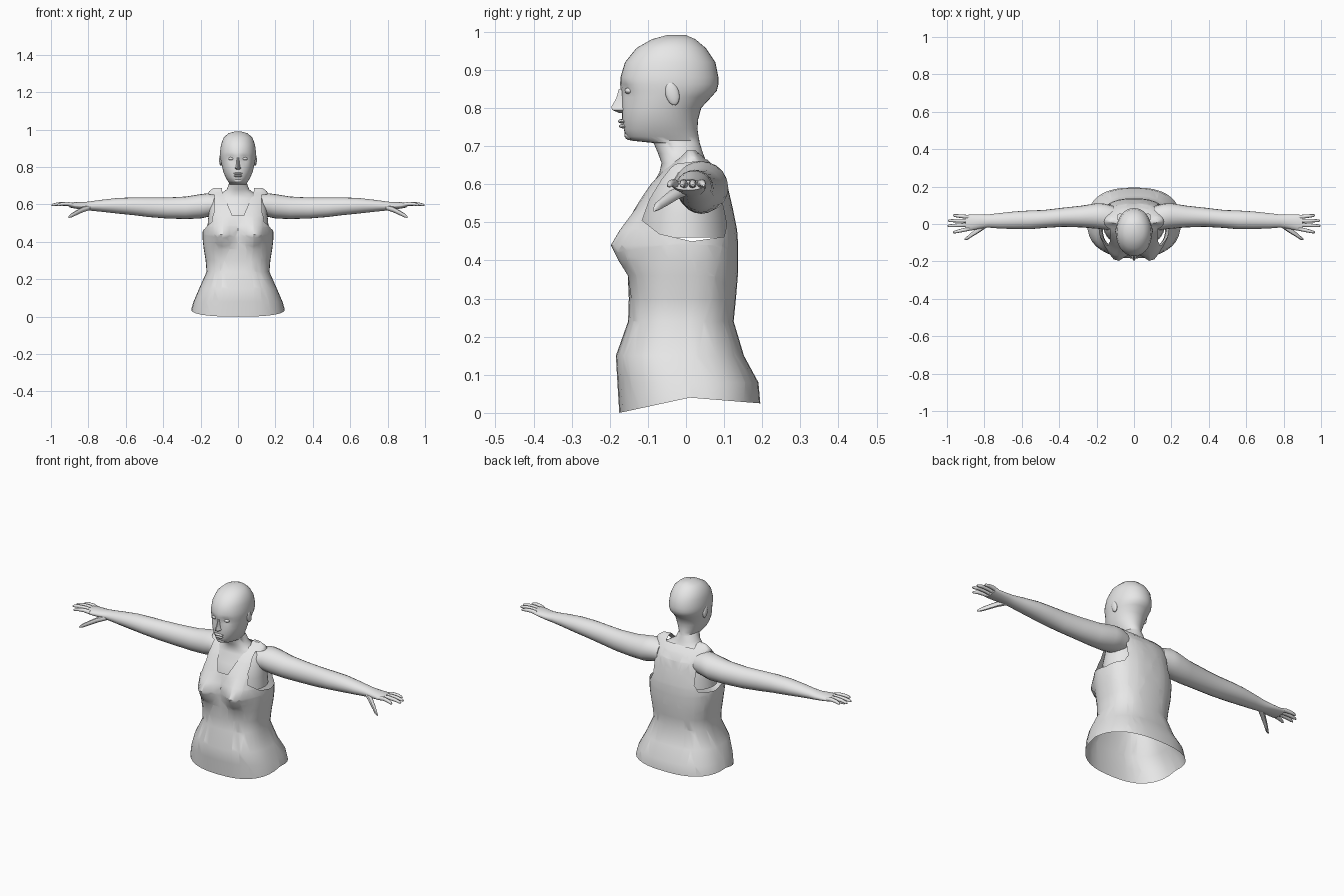
import bpy, bmesh, math
from mathutils import Vector

if "Cube" in bpy.data.objects:
    bpy.data.objects.remove(bpy.data.objects["Cube"])

skin = bpy.data.materials.new("plain_grey")
skin.diffuse_color = (0.8, 0.8, 0.8, 1)
skin.use_nodes = True
skin.node_tree.nodes["Principled BSDF"].inputs["Base Color"].default_value = skin.diffuse_color


def finish(name, bm, angle=50):
    bmesh.ops.recalc_face_normals(bm, faces=bm.faces[:])
    me = bpy.data.meshes.new(name)
    bm.to_mesh(me)
    bm.free()
    ob = bpy.data.objects.new(name, me)
    bpy.context.collection.objects.link(ob)
    me.materials.append(skin)
    bpy.ops.object.select_all(action='DESELECT')
    ob.select_set(True)
    bpy.context.view_layer.objects.active = ob
    bpy.ops.object.shade_smooth_by_angle(angle=math.radians(angle))
    return ob


def bridge(bm, rings, cap_start, cap_end):
    vs = [[bm.verts.new(p) for p in r] for r in rings]
    n = len(vs[0])
    for a, b in zip(vs, vs[1:]):
        for i in range(n):
            j = (i + 1) % n
            bm.faces.new((a[i], a[j], b[j], b[i]))
    if cap_start:
        bm.faces.new(vs[0])
    if cap_end:
        bm.faces.new(vs[-1])


def spow(v, p):
    return math.copysign(abs(v) ** p, v)


def level_rings(table, n, power, shape):
    """Horizontal rings from (z, front y, back y, half width)."""
    out = []
    for z, yf, yb, hw in table:
        ring = []
        for i in range(n):
            a = 2 * math.pi * i / n
            x = hw * spow(math.cos(a), 2 / power)
            s = spow(math.sin(a), 2 / power)
            y = (yf + yb) / 2 + (yb - yf) / 2 * s
            ring.append(shape(x, y, z, s))
        out.append(ring)
    return out


def gauss(d, w):
    return math.exp(-(d / w) ** 2)


def tube(bm, rows, n, side=1):
    """Tube along x from (x, y, z, y radius, z radius)."""
    rings = []
    for x, y, z, ry, rz in rows:
        rings.append([(side * x, y + ry * math.cos(2 * math.pi * i / n),
                       z + rz * math.sin(2 * math.pi * i / n)) for i in range(n)])
    bridge(bm, rings, True, True)


def ball(name, loc, size, tilt=0):
    bpy.ops.mesh.primitive_uv_sphere_add(segments=14, ring_count=8, location=loc,
                                         rotation=(tilt, 0, 0))
    ob = bpy.context.object
    ob.name = name
    ob.scale = size
    ob.data.materials.append(skin)
    bpy.ops.object.shade_smooth()


# Head, neck and chest
def face_shape(x, y, z, s):
    if s < 0 and z > 0.7:
        y += 0.012 * gauss(abs(x) - 0.036, 0.02) * gauss(z - 0.845, 0.016)  # eye sockets
    return (x, y, z)


body = [(.991, -.05, .0, .015), (.98, -.09, .025, .052), (.957, -.13, .052, .077),
        (.92, -.16, .077, .091), (.88, -.172, .085, .096), (.862, -.173, .085, .096),
        (.845, -.171, .081, .094), (.828, -.168, .066, .091), (.80, -.167, .04, .085),
        (.77, -.168, .032, .077), (.745, -.163, .03, .066), (.725, -.159, .033, .055),
        (.714, -.142, .035, .048), (.708, -.085, .036, .05), (.68, -.073, .045, .06),
        (.655, -.064, .055, .095), (.63, -.07, .074, .135), (.58, -.1, .098, .153),
        (.52, -.122, .112, .16), (.46, -.128, .118, .165)]
bm = bmesh.new()
bridge(bm, level_rings(body, 40, 2.1, face_shape), True, False)
finish("head_and_chest", bm)

# Nose: tapered wedge
bm = bmesh.new()
nose = [(.85, -.176, .007), (.825, -.183, .009), (.803, -.196, .012),
        (.795, -.194, .018), (.787, -.176, .012)]
bridge(bm, [[(-w, -.155, z), (-w * .8, (yt - .16) / 2, z), (-w * .25, yt, z),
             (w * .25, yt, z), (w * .8, (yt - .16) / 2, z), (w, -.155, z)]
            for z, yt, w in nose], True, True)
finish("nose", bm, 60)

# Lips, eyes, ears
ball("upper_lip", (0, -.165, .765), (.026, .014, .006))
ball("lower_lip", (0, -.162, .752), (.022, .014, .006))
ball("chin", (0, -.146, .729), (.024, .016, .014))
for s in (-1, 1):
    ball("eye", (s * .036, -.148, .845), (.016, .013, .009))
    ball("ear", (s * .092, -.036, .838), (.009, .018, .032), .25)

# Arms with hands
arm = [(.11, .03, .595, .066, .055), (.16, .04, .597, .069, .063), (.2, .043, .59, .068, .065),
       (.28, .04, .582, .058, .06), (.38, .036, .581, .051, .056), (.48, .027, .585, .048, .052),
       (.56, .022, .590, .05, .047), (.64, .02, .593, .047, .042), (.72, .017, .593, .041, .033),
       (.78, .016, .592, .035, .026), (.82, .014, .592, .038, .021),
       (.87, .008, .595, .043, .017), (.90, .006, .597, .042, .013)]
# base y, tip x, tip y
fingers = [(-.025, .968, -.045), (-.004, .998, -.01), (.017, .994, .018), (.037, .968, .046)]
thumb = [(.79, .0, .585, .02, .014), (.83, -.03, .573, .017, .015), (.865, -.055, .555, .013, .013),
         (.89, -.074, .542, .010, .011), (.906, -.083, .533, .004, .005)]
for s in (-1, 1):
    bm = bmesh.new()
    tube(bm, arm, 20, s)
    finish("arm", bm)
    for y0, tx, ty in fingers:
        bm = bmesh.new()
        rows = []
        for t, r in ((0, .011), (.35, .0105), (.7, .009), (.93, .007), (1, .003)):
            rows.append((.88 + (tx - .88) * t, y0 + (ty - y0) * t,
                         .597 + .008 * math.sin(t * 3) - .002 * t, r, r))
        tube(bm, rows, 8, s)
        finish("finger", bm)
    bm = bmesh.new()
    tube(bm, thumb, 8, s)
    finish("thumb", bm)


# Sleeveless top: open shell
def top_shape(x, y, z, s):
    if z == 0:  # dipping hem
        z = .04 - (.04 if s < 0 else .015) * abs(s)
    if s < 0:  # bust
        y -= .058 * gauss(abs(x) - .095, .055) * gauss(z - .44, .06) * min(1, -s * 1.3)
    return (x, y, z)


shell = [(0, -.175, .195, .25), (.08, -.18, .19, .238), (.15, -.184, .152, .208),
         (.24, -.152, .125, .168), (.30, -.15, .131, .173), (.36, -.15, .136, .183),
         (.40, -.15, .137, .188), (.44, -.15, .137, .19), (.48, -.146, .134, .186),
         (.54, -.132, .122, .177), (.60, -.095, .108, .172), (.64, -.058, .082, .166),
         (.67, -.018, .05, .155), (.688, .0, .028, .13)]
bm = bmesh.new()
bridge(bm, level_rings(shell, 36, 2.5, top_shape), False, True)


def slice_at(co, no):
    bmesh.ops.bisect_plane(bm, geom=bm.verts[:] + bm.edges[:] + bm.faces[:], dist=1e-5,
                           plane_co=co, plane_no=no)


def cut_hole(poly, to3d, flat, extra):
    """Remove faces inside a convex outline."""
    sides = []
    for (a, b), (c, d) in zip(poly, poly[1:] + poly[:1]):
        no = (d - b, a - c)
        sides.append((a, b, no))
        slice_at(to3d(a, b), to3d(*no))
    doomed = []
    for f in bm.faces:
        c = f.calc_center_median()
        u, v = flat(c)
        if extra(c) and all((u - a) * n[0] + (v - b) * n[1] < 0 for a, b, n in sides):
            doomed.append(f)
    bmesh.ops.delete(bm, geom=doomed, context='FACES')


for plane in ((.125, 0, 0), (-.125, 0, 0)):
    slice_at(plane, (1, 0, 0))
slice_at((0, .012, 0), (0, 1, 0))
# armholes
cut_hole([(-.095, .56), (-.115, .505), (-.07, .47), (.015, .45), (.10, .462),
          (.118, .545), (.095, .61), (.035, .66), (-.04, .65)],
         lambda a, b: Vector((0, a, b)), lambda c: (c.y, c.z), lambda c: abs(c.x) > .125)
# scooped front neckline, high back neckline
cut_hole([(-.03, .54), (.03, .54), (.085, .67), (.085, .8), (-.085, .8), (-.085, .67)],
         lambda a, b: Vector((a, 0, b)), lambda c: (c.x, c.z), lambda c: c.y < .012)
cut_hole([(-.085, .665), (.085, .665), (.085, .8), (-.085, .8)],
         lambda a, b: Vector((a, 0, b)), lambda c: (c.x, c.z), lambda c: c.y >= .012)
finish("sleeveless_top", bm)
